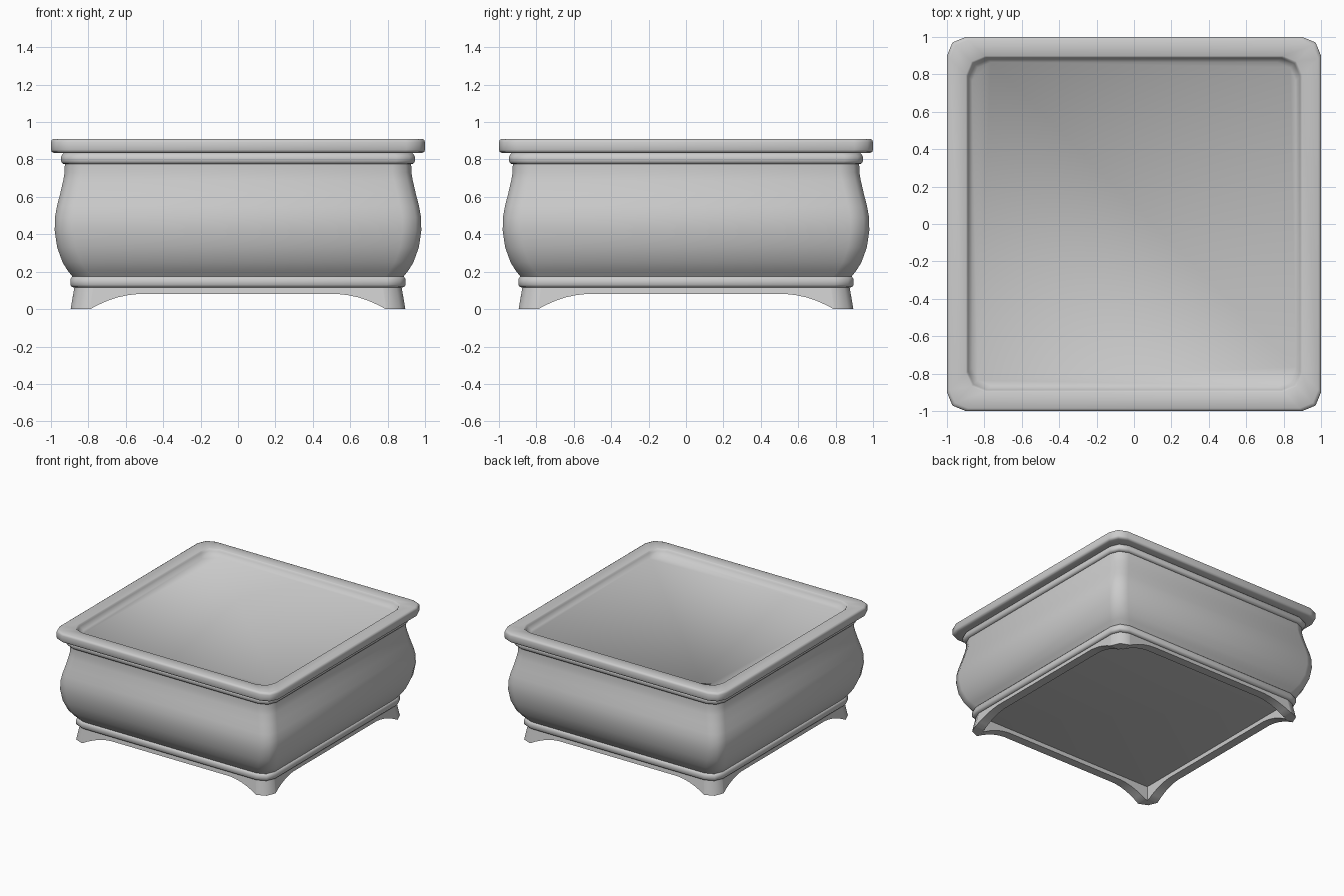
import bpy, bmesh, math

if "Cube" in bpy.data.objects:
    bpy.data.objects.remove(bpy.data.objects["Cube"])

RADIUS = 0.10


def rounded_square(half, radius=RADIUS, segments=2):
    """Counter-clockwise outline with a low-sided arc at each corner."""
    pts = []
    c = half - radius
    for k, (sx, sy) in enumerate([(1, 1), (-1, 1), (-1, -1), (1, -1)]):
        for i in range(segments + 1):
            a = math.radians(90 * k + 90 * i / segments)
            pts.append((sx * c + radius * math.cos(a), sy * c + radius * math.sin(a)))
    return pts


def bridge(bm, a, b):
    n = len(a)
    for i in range(n):
        j = (i + 1) % n
        bm.faces.new((a[i], a[j], b[j], b[i]))


def finish(bm, name):
    bmesh.ops.recalc_face_normals(bm, faces=bm.faces)
    mesh = bpy.data.meshes.new(name)
    bm.to_mesh(mesh)
    bm.free()
    obj = bpy.data.objects.new(name, mesh)
    bpy.context.collection.objects.link(obj)
    bpy.ops.object.select_all(action='DESELECT')
    obj.select_set(True)
    bpy.context.view_layer.objects.active = obj
    bpy.ops.object.shade_smooth_by_angle(angle=math.radians(50))
    return obj


def loft(name, profile):
    """Loft rounded squares through (half width, z) and cap both ends."""
    bm = bmesh.new()
    rings = [[bm.verts.new((x, y, z)) for x, y in rounded_square(h)] for h, z in profile]
    for a, b in zip(rings, rings[1:]):
        bridge(bm, a, b)
    bm.faces.new(rings[0])
    bm.faces.new(rings[-1])
    return finish(bm, name)


# Bulging pot wall
loft("pot_body", [(0.88, 0.165), (0.888, 0.178), (0.91, 0.205), (0.938, 0.25),
                  (0.967, 0.33), (0.98, 0.42), (0.979, 0.49), (0.968, 0.55),
                  (0.95, 0.62), (0.934, 0.69), (0.927, 0.73), (0.926, 0.78)])

# Mouldings at the base and below the rim
loft("base_moulding", [(0.875, 0.115), (0.888, 0.118), (0.896, 0.13), (0.896, 0.16),
                       (0.888, 0.173), (0.875, 0.176)])
loft("neck_moulding", [(0.926, 0.775), (0.938, 0.778), (0.946, 0.79), (0.946, 0.815),
                       (0.938, 0.828), (0.93, 0.836)])

# Rim with recessed soil surface
loft("rim_and_soil", [(0.93, 0.835), (0.985, 0.835), (0.996, 0.841), (1.0, 0.852),
                      (1.0, 0.893), (0.996, 0.904), (0.985, 0.91), (0.898, 0.91),
                      (0.891, 0.904), (0.887, 0.893), (0.865, 0.86)])

# Apron with arched cut-outs, leaving four corner feet
TOP, BOTTOM_HALF, TOP_HALF, INNER = 0.115, 0.895, 0.875, 0.81
arch = [(0.79, 0.0), (0.75, 0.023), (0.70, 0.046), (0.65, 0.063), (0.60, 0.074), (0.55, 0.08)]
side = arch + [(-u, z) for u, z in reversed(arch)]
corners = rounded_square(BOTTOM_HALF)
outline = []
for k in range(4):
    outline += [(x, y, 0.0) for x, y in corners[3 * k:3 * k + 3]]
    a = math.radians(90 * k)
    ca, sa = round(math.cos(a)), round(math.sin(a))
    outline += [(u * ca - BOTTOM_HALF * sa, u * sa + BOTTOM_HALF * ca, z) for u, z in side]


def taper(p, z):
    s = (BOTTOM_HALF + (TOP_HALF - BOTTOM_HALF) * z / TOP) / BOTTOM_HALF
    return p[0] * s, p[1] * s, z


def inner(p, z):
    return max(-INNER, min(INNER, p[0])), max(-INNER, min(INNER, p[1])), z


bm = bmesh.new()
outer_top = [bm.verts.new(taper(p, TOP)) for p in outline]
outer_low = [bm.verts.new(taper(p, p[2])) for p in outline]
inner_low = [bm.verts.new(inner(p, p[2])) for p in outline]
inner_top = [bm.verts.new(inner(p, TOP)) for p in outline]
for a, b in ((outer_top, outer_low), (outer_low, inner_low),
             (inner_low, inner_top), (inner_top, outer_top)):
    bridge(bm, a, b)
finish(bm, "apron_and_feet")
